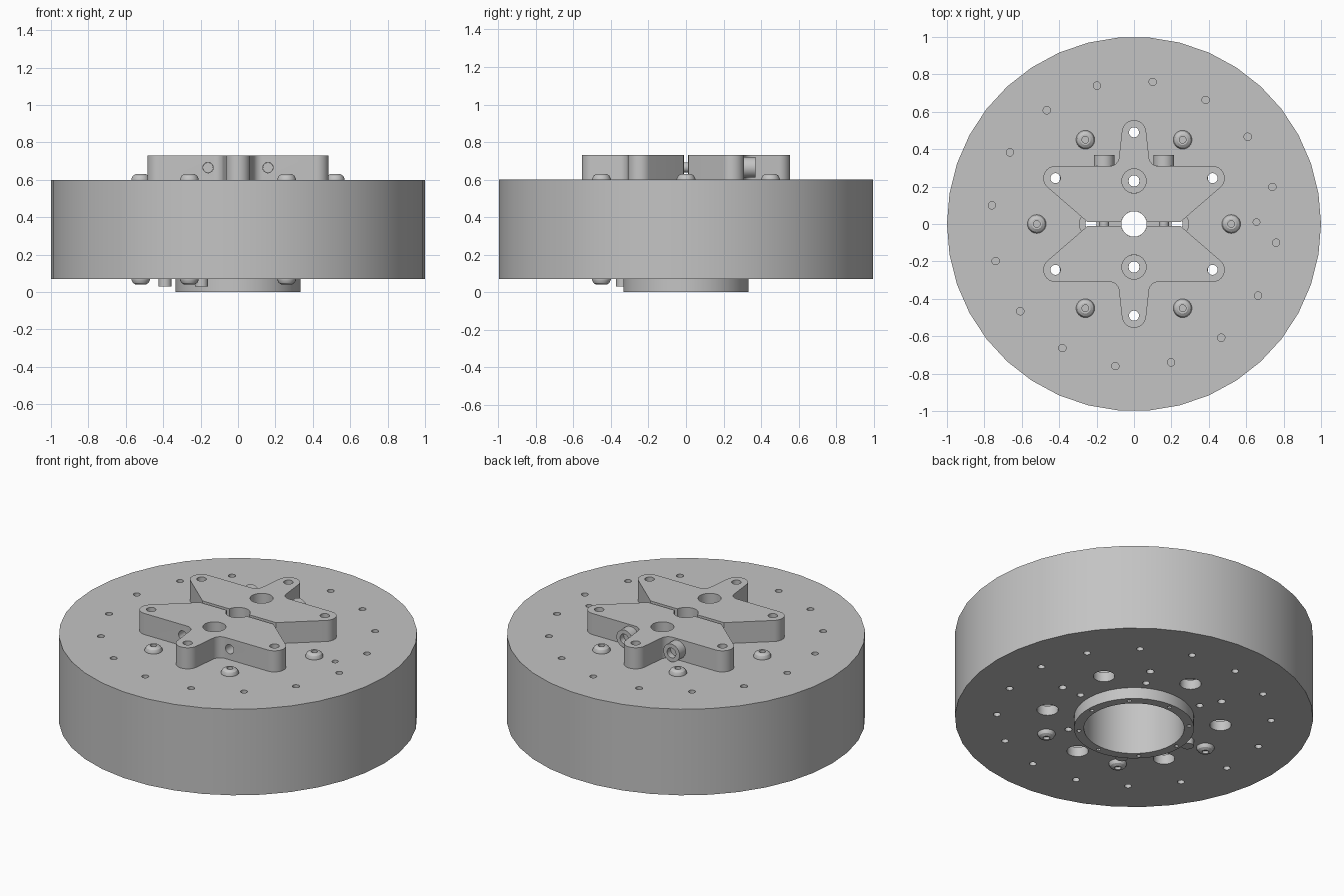
import bpy, bmesh
from math import sin, cos, radians, pi
from mathutils import Matrix, Vector

cube = bpy.data.objects.get("Cube")
if cube:
    bpy.data.objects.remove(cube, do_unlink=True)

grey = bpy.data.materials.new("plain grey")
grey.use_nodes = True
grey.diffuse_color = (0.55, 0.55, 0.55, 1)
grey.node_tree.nodes["Principled BSDF"].inputs["Base Color"].default_value = grey.diffuse_color
parts = []


def arc(cx, cy, r, a0, a1, n):
    """Points along an arc, angles in degrees."""
    return [(cx + r * cos(radians(a0 + (a1 - a0) * i / n)),
             cy + r * sin(radians(a0 + (a1 - a0) * i / n))) for i in range(n + 1)]


def circle(cx, cy, r, n=20):
    return arc(cx, cy, r, 90 - 180 / n, 450 - 180 / n, n)[:-1]


def ring(radius, r, count, start, step, n=16):
    """Circles spaced around the axis."""
    return [circle(radius * cos(radians(start + step * i)),
                   radius * sin(radians(start + step * i)), r, n) for i in range(count)]


def finish(name, bm):
    bmesh.ops.remove_doubles(bm, verts=bm.verts, dist=0.0001)
    bmesh.ops.recalc_face_normals(bm, faces=bm.faces)
    mesh = bpy.data.meshes.new(name)
    bm.to_mesh(mesh)
    bm.free()
    mesh.materials.append(grey)
    obj = bpy.data.objects.new(name, mesh)
    bpy.context.collection.objects.link(obj)
    parts.append(obj)
    return obj


def plate(name, loops, z0, z1):
    """Extrude an outline (first loop) with holes (the other loops)."""
    curve = bpy.data.curves.new(name + " outline", 'CURVE')
    curve.dimensions = '2D'
    curve.fill_mode = 'BOTH'
    curve.extrude = (z1 - z0) / 2
    for loop in loops:
        spline = curve.splines.new('POLY')
        spline.points.add(len(loop) - 1)
        for point, (x, y) in zip(spline.points, loop):
            point.co = (x, y, 0, 1)
        spline.use_cyclic_u = True
    temp = bpy.data.objects.new(name + " outline", curve)
    bpy.context.collection.objects.link(temp)
    bpy.context.view_layer.update()
    mesh = bpy.data.meshes.new_from_object(temp.evaluated_get(bpy.context.evaluated_depsgraph_get()))
    bm = bmesh.new()
    bm.from_mesh(mesh)
    bpy.data.objects.remove(temp, do_unlink=True)
    bpy.data.curves.remove(curve)
    bpy.data.meshes.remove(mesh)
    bmesh.ops.translate(bm, verts=bm.verts, vec=(0, 0, (z0 + z1) / 2))
    return finish(name, bm)


def lathe(name, profile, location, axis=(0, 0, 1), steps=24):
    """Turn a (radius, height) profile about an axis."""
    bm = bmesh.new()
    verts = [bm.verts.new((r, 0, h)) for r, h in profile]
    edges = [bm.edges.new(pair) for pair in zip(verts, verts[1:])]
    bmesh.ops.spin(bm, geom=verts + edges, cent=(0, 0, 0), axis=(0, 0, 1),
                   angle=2 * pi, steps=steps)
    turn = Vector((0, 0, 1)).rotation_difference(Vector(axis)).to_matrix().to_4x4()
    bmesh.ops.transform(bm, verts=bm.verts, matrix=Matrix.Translation(location) @ turn)
    return finish(name, bm)


# Tyre and the two side plates set flush in it
BASE, TOP, THICK = 0.07, 0.60, 0.06
plate("tyre", [circle(0, 0, 1, 38), circle(0, 0, 0.8, 38)], BASE, TOP)

top_holes = ring(0.766, 0.02, 16, 15, 22.5) + ring(0.49, 0.03, 6, 30, 60)
top_holes += ring(0.23, 0.03, 4, 0, 90) + [circle(0, 0, 0.068, 32), circle(0.655, 0.01, 0.018)]
plate("top_plate", [circle(0, 0, 0.8, 38)] + top_holes, TOP - THICK, TOP)

low_holes = ring(0.766, 0.02, 16, 7.5, 22.5) + ring(0.49, 0.06, 6, 30, 60, 28)
low_holes += ring(0.52, 0.022, 3, 0, 60) + ring(0.39, 0.02, 6, 0, 60)
plate("bottom_plate", [circle(0, 0, 0.8, 38)] + low_holes + [circle(0, 0, 0.335, 48)],
      BASE, BASE + THICK)

# Bearing hub
hub_edge, hub_bore = circle(0, 0, 0.335, 48), circle(0, 0, 0.28, 48)
plate("hub_flange", [hub_edge, hub_bore] + ring(0.308, 0.012, 8, 0, 45, 12), 0, BASE)
plate("hub_tube", [hub_edge, hub_bore], BASE, TOP - THICK)

# Washers under the clamp
for i, loop in enumerate(ring(0.23, 0.065, 4, 0, 90, 28)):
    a = radians(90 * i)
    plate("washer", [loop, circle(0.23 * cos(a), 0.23 * sin(a), 0.03)], TOP, TOP + 0.01)

# Button-head screws on both plates
button = [(0, 0.012), (0.018, 0.012), (0.018, 0.03), (0.028, 0.03), (0.042, 0.021),
          (0.05, 0.005), (0.05, 0), (0, 0)]
for i in range(6):
    a = radians(60 * i)
    x, y = 0.52 * cos(a), 0.52 * sin(a)
    lathe("top_screw", button, (x, y, TOP))
    if i >= 3:
        lathe("bottom_screw", button, (x, y, BASE), (0, 0, -1))

# Two locating pins beneath the bottom plate
for deg in (180, 240):
    a = radians(deg)
    lathe("bottom_pin", [(0, 0), (0.035, 0), (0.035, 0.07), (0, 0.07)],
          (0.39 * cos(a), 0.39 * sin(a), 0.03))

# Split six-armed clamp
right_side = [(0.25, 0.012)] + arc(0.42, 0.245, 0.065, -50, 90, 14)
right_side += arc(0.13, 0.36, 0.05, 270, 185, 8) + arc(0, 0.49, 0.065, 5, 90, 10)
half = right_side + [(-x, y) for x, y in reversed(right_side[:-1])]
half += arc(0, 0, 0.068, 170, 10, 20)
holes = [circle(0.42, 0.245, 0.027), circle(-0.42, 0.245, 0.027),
         circle(0, 0.49, 0.027), circle(0, 0.23, 0.065, 32)]
CLAMP_TOP, BOLT_Z = 0.73, 0.665
clamps = {}
for name, side in (("back_clamp", 1), ("front_clamp", -1)):
    loops = [[(x, y * side) for x, y in loop] for loop in [half] + holes]
    clamps[name] = plate(name, loops, TOP, CLAMP_TOP)

# Clamp bolts, with bores that open on the front face
socket_head = [(0, 0.025), (0.03, 0.025), (0.03, 0.06), (0.055, 0.06), (0.055, 0), (0, 0)]
for x in (-0.16, 0.16):
    lathe("clamp_bolt_head", socket_head, (x, 0.31, BOLT_Z), (0, 1, 0))
    lathe("clamp_bolt_shank", [(0, 0), (0.027, 0), (0.027, 0.5), (0, 0.5)],
          (x, -0.2, BOLT_Z), (0, 1, 0))
    cutter = lathe("bore_cutter", [(0, 0), (0.028, 0), (0.028, 0.5), (0, 0.5)],
                   (x, -0.5, BOLT_Z), (0, 1, 0))
    parts.remove(cutter)
    cutter.hide_render = True
    front = clamps["front_clamp"]
    mod = front.modifiers.new("bore", 'BOOLEAN')
    mod.operation, mod.solver, mod.object = 'DIFFERENCE', 'EXACT', cutter
    bpy.context.view_layer.update()
    cut = bpy.data.meshes.new_from_object(
        front.evaluated_get(bpy.context.evaluated_depsgraph_get()))
    front.modifiers.clear()
    front.data = cut
    bpy.data.objects.remove(cutter, do_unlink=True)

# Smooth curved walls, keep edges sharp
bpy.ops.object.select_all(action='DESELECT')
for obj in parts:
    obj.select_set(True)
bpy.context.view_layer.objects.active = parts[0]
bpy.ops.object.shade_smooth_by_angle(angle=radians(30))
